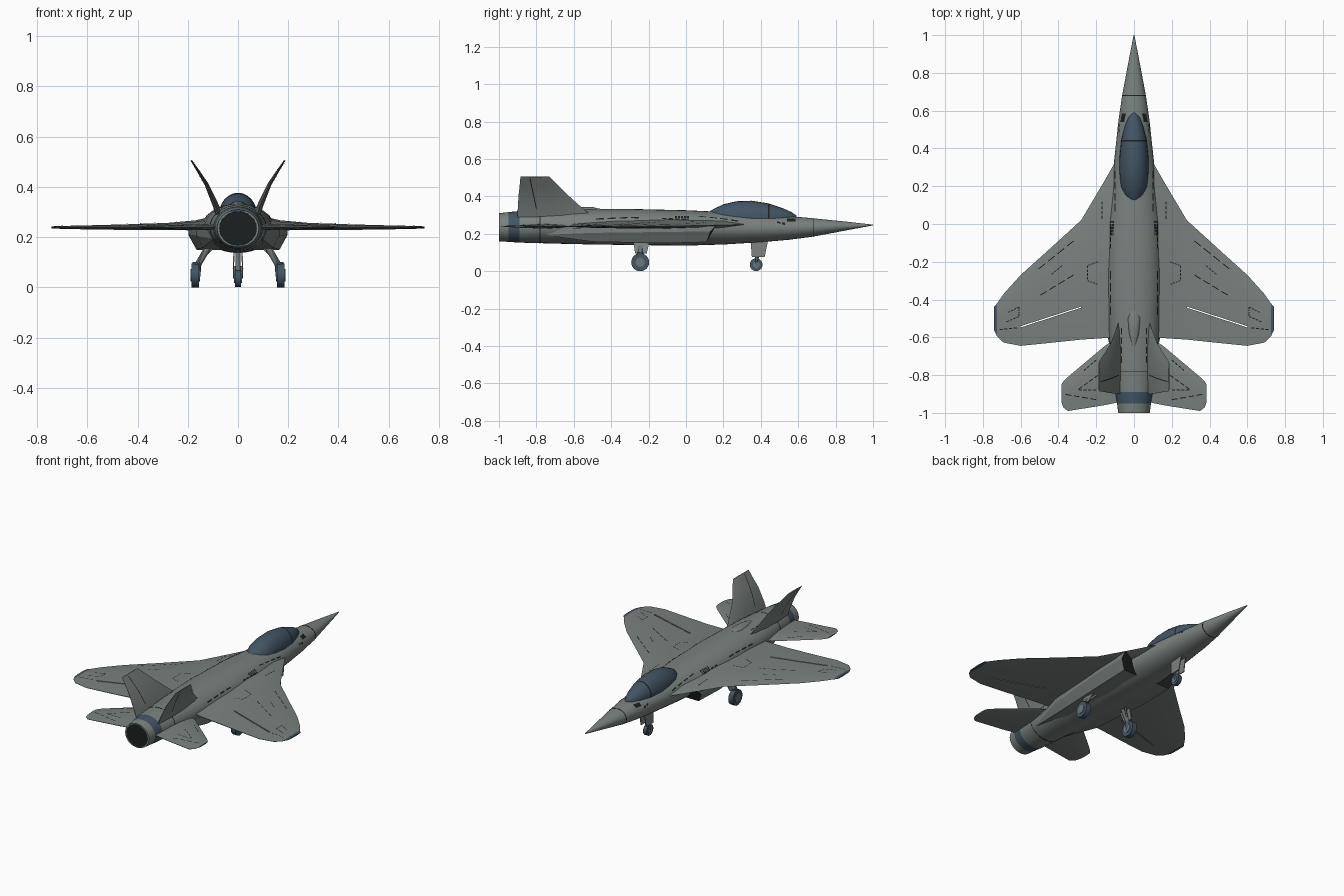
import bpy, bmesh, math
from mathutils import Vector, Matrix
from mathutils.bvhtree import BVHTree

cube = bpy.data.objects.get("Cube")
if cube:
    bpy.data.objects.remove(cube)


def material(name, rgb, rough=0.6):
    m = bpy.data.materials.new(name)
    m.use_nodes = True
    m.diffuse_color = (*rgb, 1)
    node = m.node_tree.nodes["Principled BSDF"]
    node.inputs["Base Color"].default_value = (*rgb, 1)
    node.inputs["Roughness"].default_value = rough
    return m


GREY = material("grey_green_paint", (0.19, 0.22, 0.21))
BLUE = material("dark_blue_glass", (0.055, 0.09, 0.125))
DARK = material("panel_line_black", (0.012, 0.014, 0.014))
METAL = material("gear_metal", (0.15, 0.18, 0.19))


def finish(name, bm, mats, smooth=35):
    bmesh.ops.recalc_face_normals(bm, faces=bm.faces)
    me = bpy.data.meshes.new(name)
    bm.to_mesh(me)
    bm.free()
    for m in mats:
        me.materials.append(m)
    ob = bpy.data.objects.new(name, me)
    bpy.context.collection.objects.link(ob)
    if smooth:
        bpy.ops.object.select_all(action='DESELECT')
        ob.select_set(True)
        bpy.context.view_layer.objects.active = ob
        bpy.ops.object.shade_smooth_by_angle(angle=math.radians(smooth))
    return ob


def loft(name, rings, mats, pick=None, smooth=35):
    """Skin a list of equal closed rings; pick(centre) gives the material slot."""
    bm = bmesh.new()
    rows = [[bm.verts.new(p) for p in r] for r in rings]
    n = len(rows[0])
    for a, b in zip(rows, rows[1:]):
        for i in range(n):
            j = (i + 1) % n
            bm.faces.new((a[i], a[j], b[j], b[i]))
    bm.faces.new(rows[0])
    bm.faces.new(rows[-1])
    if pick:
        for f in bm.faces:
            f.material_index = pick(f.calc_center_median())
    return finish(name, bm, mats, smooth)


def surface(name, stations, axis, mats, pick=None):
    """Aerofoil from (leading edge, trailing edge, half thickness) stations."""
    foil = [(0, 0), (.12, .6), (.4, 1), (.75, .7), (1, .12)]
    foil += [(t, -h) for t, h in foil[:0:-1]]
    rings = [[a.lerp(b, t) + axis * (th * h) for t, h in foil] for a, b, th in stations]
    return loft(name, rings, mats, pick, 30)


def rod(name, a, b, r, mat, r2=None, seg=16):
    a, b = Vector(a), Vector(b)
    bm = bmesh.new()
    rot = (b - a).to_track_quat('Z', 'Y').to_matrix().to_4x4()
    bmesh.ops.create_cone(bm, cap_ends=True, segments=seg, radius1=r, radius2=r2 or r,
                          depth=(b - a).length, matrix=Matrix.Translation((a + b) / 2) @ rot)
    return finish(name, bm, [mat])


def panel_lines(name, target, lines, direction, dashes=0, width=.0025):
    """Thin plates laid on the target along lines, optionally dashed."""
    tree = BVHTree.FromPolygons([v.co for v in target.data.vertices],
                                [p.vertices for p in target.data.polygons])
    d = Vector(direction)
    bm = bmesh.new()
    for a, b in lines:
        a, b = Vector(a), Vector(b)
        side = (b - a).cross(d).normalized() * width
        count = dashes or 5
        fill = .7 if dashes else 1
        for i in range(count):
            p, q = a.lerp(b, i / count), a.lerp(b, (i + fill) / count)
            hits = [tree.ray_cast(c - d, d)[0] for c in (p - side, q - side, q + side, p + side)]
            if all(hits):
                bm.faces.new([bm.verts.new(h - d * .0025) for h in hits])
    return finish(name, bm, [DARK], 0)


# Fuselage stations: y, half width, bottom, top
BODY = [(-1, .083, .16, .31), (-.95, .09, .157, .316), (-.89, .1, .153, .322), (-.78, .112, .15, .326),
        (-.6, .132, .145, .333), (-.3, .145, .14, .333), (0, .142, .137, .326), (.2, .12, .143, .317),
        (.4, .098, .155, .306), (.55, .082, .168, .295), (.68, .063, .185, .283),
        (.85, .031, .217, .266), (1, .002, .245, .249)]


def body_ring(y, grow=0.0, scale=1.0, at=None):
    for a, b in zip(BODY, BODY[1:]):
        if a[0] <= y <= b[0]:
            t = (y - a[0]) / (b[0] - a[0])
            _, w, lo, hi = [p + (q - p) * t for p, q in zip(a, b)]
            break
    ring = []
    for k in range(32):
        c, s = math.cos(k * math.tau / 32), math.sin(k * math.tau / 32)
        ring.append(Vector(((w * scale + grow) * c, y if at is None else at,
                            (lo + hi) / 2 + ((hi - lo) / 2 * scale + grow) * s)))
    return ring


rings = [body_ring(-1, scale=.8, at=-.985), body_ring(-1, scale=.9)]
rings += [body_ring(s[0]) for s in BODY]
fuselage = loft("fuselage", rings, [GREY, BLUE],
                lambda c: 1 if -.95 < c.y < -.89 or (c.y < -.98 and abs(c.x) < .07 and
                                                    math.hypot(c.x, c.z - .235) < .072) else 0)
loft("nozzle_ring", [body_ring(-1, scale=.93, at=-.999), body_ring(-1, scale=.9, at=-.999)], [DARK])
for label, y in (("nose_seam", .68), ("tail_seam", -.78)):
    loft(label, [body_ring(y - .002, .001), body_ring(y + .002, .001)], [DARK])

# Canopy: y, half width, top
CANOPY = [(.12, .022, .316), (.15, .052, .334), (.2, .071, .358), (.27, .077, .374), (.35, .077, .377),
          (.438, .068, .363), (.446, .067, .361), (.52, .048, .336), (.565, .03, .316), (.59, .006, .298)]
loft("canopy", [[(w * math.cos(k * math.tau / 24), y, .285 + (top - .285) * math.sin(k * math.tau / 24))
                 for k in range(24)] for y, w, top in CANOPY], [BLUE, DARK],
     lambda c: 1 if .438 < c.y < .446 else 0)

# Spine fairing behind the canopy
loft("spine_bump", [[(w * math.cos(k * math.tau / 16), y, .325 + h * math.sin(k * math.tau / 16))
                     for k in range(16)] for y, w, h in
                    ((-.65, .008, .008), (-.58, .028, .018), (-.5, .034, .018), (-.46, .02, .009))], [GREY])

# Planforms: x, leading y, trailing y, mid height, half thickness
WING = [(.07, .35, -.6, .25, .034), (.11, .31, -.6, .25, .03), (.17, .205, -.605, .247, .02),
        (.28, .02, -.612, .243, .014), (.45, -.135, -.63, .24, .011), (.6, -.27, -.645, .239, .008),
        (.69, -.37, -.628, .239, .006), (.725, -.42, -.595, .239, .005), (.742, -.44, -.56, .239, .004)]
TAIL = [(.06, -.58, -.94, .24, .014), (.16, -.65, -.96, .24, .011), (.35, -.81, -.99, .24, .006),
        (.375, -.835, -.97, .24, .005), (.385, -.85, -.94, .24, .004)]
# Fins: x, z, leading y, trailing y, half thickness
FIN = [(.075, .285, -.48, -.9, .014), (.088, .325, -.54, -.9, .012), (.125, .41, -.635, -.895, .008),
       (.15, .45, -.675, -.89, .006), (.186, .506, -.73, -.885, .003)]

for s, label in ((1, "left"), (-1, "right")):
    # Wing with an open slot ahead of the flap
    wing = surface(label + "_wing", [(Vector((s * x, a, z)), Vector((s * x, b, z)), t)
                                     for x, a, b, z, t in WING], Vector((0, 0, 1)), [GREY, BLUE],
                   lambda c: 1 if abs(c.x) > .725 else 0)
    panel_lines(label + "_wing_panels", wing,
                [((s * a, b, .3), (s * c, d, .3)) for a, b, c, d in
                 ((.32, -.09, .52, -.25), (.32, -.27, .51, -.385), (.61, -.44, .67, -.47),
                  (.61, -.49, .68, -.52), (.61, -.44, .61, -.49), (.38, -.22, .44, -.27),
                  (.19, -.2, .245, -.22), (.245, -.22, .245, -.3), (.245, -.3, .19, -.32),
                  (.62, -.55, .72, -.56), (.17, .12, .17, .02))], (0, 0, -1), 4)
    slot = loft("slot_cutter", [[(s * .28, -.437, z), (s * .28, -.443, z), (s * .6, -.548, z), (s * .6, -.541, z)]
                                for z in (.1, .4)], [GREY], smooth=0)
    cut = wing.modifiers.new("slot", 'BOOLEAN')
    cut.operation, cut.object, cut.solver = 'DIFFERENCE', slot, 'EXACT'
    bpy.context.view_layer.objects.active = wing
    bpy.ops.object.modifier_apply(modifier=cut.name)
    bpy.data.objects.remove(slot)

    # Tailplane
    tail = surface(label + "_tailplane", [(Vector((s * x, a, z)), Vector((s * x, b, z)), t)
                                          for x, a, b, z, t in TAIL], Vector((0, 0, 1)), [GREY])
    panel_lines(label + "_tailplane_panels", tail,
                [((s * a, b, .3), (s * c, d, .3)) for a, b, c, d in
                 ((.2, -.93, .375, -.9), (.19, -.8, .3, -.88), (.2, -.88, .3, -.88), (.2, -.72, .27, -.78))],
                (0, 0, -1), 4)

    # Canted fin with rudder seam
    fin = surface(label + "_fin", [(Vector((s * x, a, z)), Vector((s * x, b, z)), t)
                                   for x, z, a, b, t in FIN], Vector((.93, 0, -.37 * s)), [GREY])
    for side, d in (("outer", -s), ("inner", s)):
        panel_lines(f"{label}_{side}_rudder_seam", fin,
                    [((s * .1, -.8, .335), (s * .1, -.835, .5))], (d, 0, 0))

    # Intake trunk with a dark mouth: y, outer top x, outer bottom x, bottom z, top z
    trunk = [(-.74, .105, .1, .19, .225), (-.5, .165, .14, .158, .235), (-.1, .198, .165, .15, .24),
             (.11, .198, .165, .156, .243)]
    loft(label + "_intake", [[(s * .07, y, hi), (s * xt, y + (.05 if y > 0 else 0), hi),
                              (s * xt, y + (.02 if y > 0 else 0), hi - .03), (s * xb, y, lo), (s * .07, y, lo)]
                             for y, xt, xb, lo, hi in trunk], [GREY, DARK],
         lambda c: 1 if c.y > .1 else 0, 20)

    # Fuselage panels, side vents and sensor
    panel_lines(label + "_body_panels", fuselage,
                [((s * a, b, .4), (s * c, d, .4)) for a, b, c, d in
                 ((.125, .0, .125, -.14), (.125, -.25, .125, -.5), (.065, -.55, .065, -.75),
                  (.1, .28, .1, .05), (.08, .58, .08, .48))], (0, 0, -1), 4)
    panel_lines(label + "_vents", fuselage, [((s * .1, -.06, z), (s * .1, .02, z)) for z in (.28, .287, .293)],
                (-s, 0, 0), 5)
    panel_lines(label + "_sensor", fuselage, [((s * .1, .54, .275), (s * .1, .585, .275))], (-s, 0, 0), 0, .008)

    # Main gear: wheel, hub, leg, brace and door
    rod(label + "_main_wheel", (s * .155, -.245, .048), (s * .186, -.245, .048), .048, BLUE, seg=24)
    rod(label + "_main_hub", (s * .152, -.245, .048), (s * .189, -.245, .048), .025, METAL)
    rod(label + "_main_leg", (s * .11, -.24, .175), (s * .163, -.245, .085), .013, METAL)
    rod(label + "_main_fork", (s * .163, -.245, .1), (s * .168, -.245, .045), .018, BLUE)
    rod(label + "_main_brace", (s * .1, -.2, .16), (s * .15, -.24, .11), .006, METAL)
    loft(label + "_main_door", [[(s * x, y0, z), (s * (x + .007), y0, z), (s * (x + .007), y1, z), (s * x, y1, z)]
                                for x, y0, y1, z in ((.122, -.285, -.19, .18), (.155, -.272, -.21, .095))],
         [GREY], smooth=0)

# Nose gear
rod("nose_wheel", (-.012, .375, .035), (.012, .375, .035), .034, BLUE, seg=24)
rod("nose_hub", (-.015, .375, .035), (.015, .375, .035), .018, METAL)
rod("nose_leg", (0, .39, .18), (0, .378, .06), .01, METAL)
for s, label in ((1, "left"), (-1, "right")):
    rod(label + "_nose_fork", (s * .014, .38, .085), (s * .014, .375, .035), .005, METAL)
    loft(label + "_nose_door", [[(s * x, y0, z), (s * (x + .005), y0, z), (s * (x + .005), y1, z), (s * x, y1, z)]
                                for x, y0, y1, z in ((.012, .345, .44, .17), (.016, .352, .42, .075))],
         [GREY], smooth=0)
